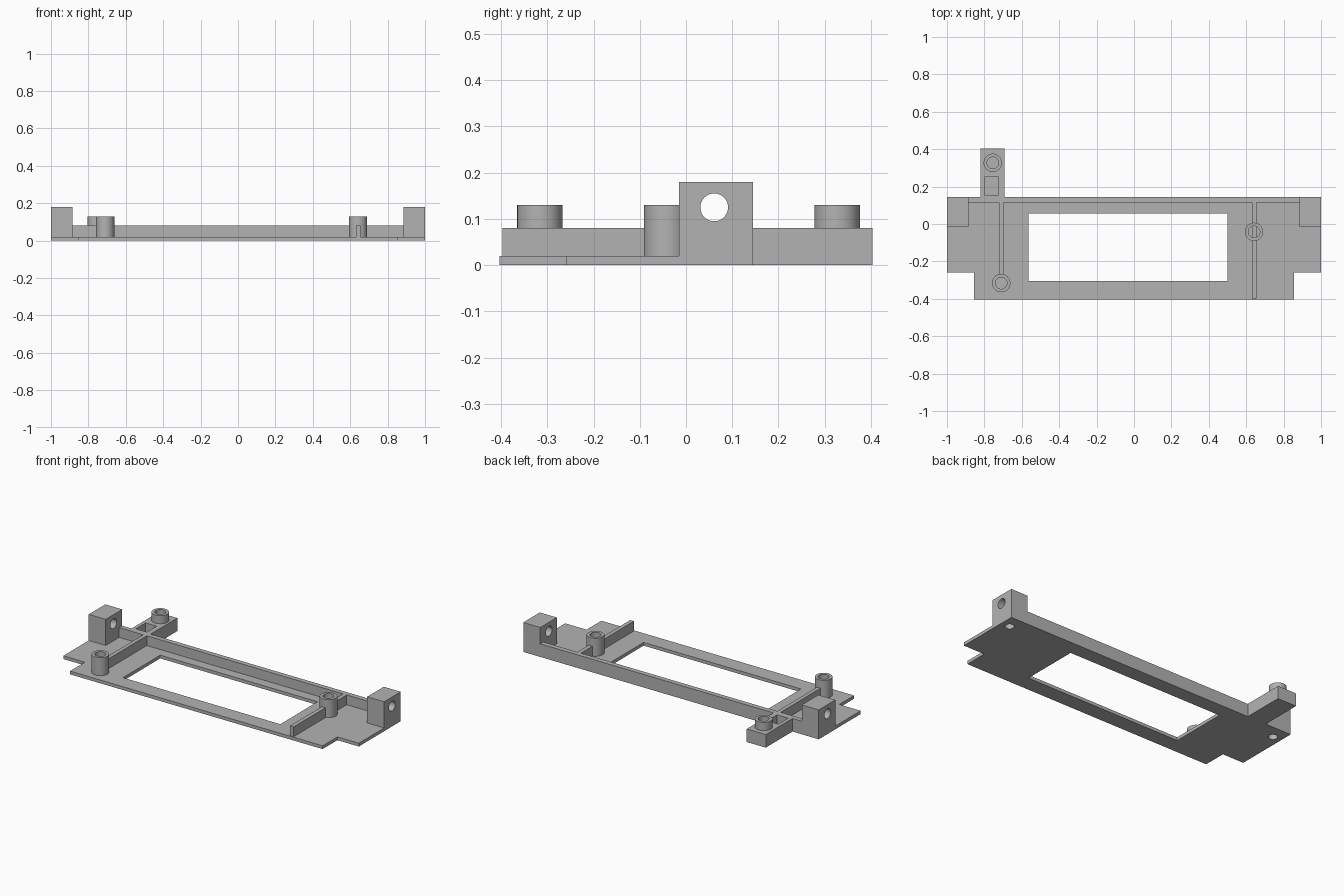
import bpy, bmesh
from mathutils import Matrix

cube = bpy.data.objects.get("Cube")
if cube:
    bpy.data.objects.remove(cube)

grey = bpy.data.materials.new("matte_grey")
grey.use_nodes = True
COLOUR = (0.45, 0.45, 0.45, 1)
grey.diffuse_color = COLOUR
grey.node_tree.nodes["Principled BSDF"].inputs["Base Color"].default_value = COLOUR

BASE, RIB, POST = 0.02, 0.08, 0.13
FRONT, BACK = -0.403, 0.145


def finish(name, bm):
    bmesh.ops.recalc_face_normals(bm, faces=bm.faces)
    mesh = bpy.data.meshes.new(name)
    bm.to_mesh(mesh)
    bm.free()
    mesh.materials.append(grey)
    obj = bpy.data.objects.new(name, mesh)
    bpy.context.collection.objects.link(obj)
    return obj


def prism(name, outline, z0, z1):
    bm = bmesh.new()
    face = bm.faces.new([bm.verts.new((x, y, z0)) for x, y in outline])
    top = bmesh.ops.extrude_face_region(bm, geom=[face])["geom"]
    bmesh.ops.translate(bm, vec=(0, 0, z1 - z0),
                        verts=[g for g in top if isinstance(g, bmesh.types.BMVert)])
    return finish(name, bm)


def box(name, x0, x1, y0, y1, z0, z1):
    return prism(name, [(x0, y0), (x1, y0), (x1, y1), (x0, y1)], z0, z1)


def cylinder(name, centre, radius, length, axis="Z"):
    bm = bmesh.new()
    turn = Matrix.Rotation(1.5707963, 4, "Y") if axis == "X" else Matrix()
    bmesh.ops.create_cone(bm, cap_ends=True, segments=48, radius1=radius, radius2=radius,
                          depth=length, matrix=Matrix.Translation(centre) @ turn)
    return finish(name, bm)


def cut(obj, *cutters):
    for cutter in cutters:
        mod = obj.modifiers.new("cut", "BOOLEAN")
        mod.operation, mod.solver, mod.object = "DIFFERENCE", "EXACT", cutter
    graph = bpy.context.evaluated_depsgraph_get()
    mesh = bpy.data.meshes.new_from_object(obj.evaluated_get(graph))
    obj.modifiers.clear()
    obj.data = mesh
    for cutter in cutters:
        bpy.data.objects.remove(cutter)


def smooth(obj):
    bpy.ops.object.select_all(action="DESELECT")
    obj.select_set(True)
    bpy.context.view_layer.objects.active = obj
    bpy.ops.object.shade_smooth_by_angle(angle=0.6)


# Base plate with front corner notches, block recesses and a large window
half = [(0.855, FRONT), (0.855, -0.26), (1, -0.26), (1, -0.015), (0.885, -0.015), (0.885, BACK)]
plate = prism("base_plate", half + [(-x, y) for x, y in reversed(half)], 0, BASE)
cut(plate, box("window_cutter", -0.565, 0.5, -0.305, 0.055, -0.1, 0.1))

# Back wall and stiffening ribs
box("back_wall", -0.885, 0.885, 0.115, BACK, BASE, RIB)
box("right_rib", -0.722, -0.698, -0.28, 0.115, BASE, RIB)
box("left_rib", 0.63, 0.655, -0.397, 0.115, BASE, RIB)

# End blocks with a cross bore and a blind bore from below
for side, label in ((-1, "right"), (1, "left")):
    x0, x1 = sorted((side * 0.885, side))
    block = box(label + "_end_block", x0, x1, -0.015, BACK, 0, 0.18)
    cut(block,
        cylinder("cross_cutter", (side * 0.94, 0.061, 0.125), 0.03, 0.4, "X"),
        cylinder("bottom_cutter", (side * 0.943, 0.061, 0.04), 0.026, 0.16))
    smooth(block)

# Rear tab with a square pocket
tab = box("rear_tab", -0.822, -0.693, BACK, 0.403, 0, RIB)
cut(tab, box("pocket_cutter", -0.8, -0.725, 0.155, 0.25, BASE, 0.2))

# Hollow screw posts
for name, x, y, z in (("front_post", -0.71, -0.316, BASE),
                      ("middle_post", 0.642, -0.042, BASE),
                      ("rear_post", -0.755, 0.327, RIB)):
    post = cylinder(name, (x, y, (z + POST) / 2), 0.049, POST - z)
    cut(post, cylinder("bore_cutter", (x, y, z + 0.1), 0.031, 0.2))
    smooth(post)
